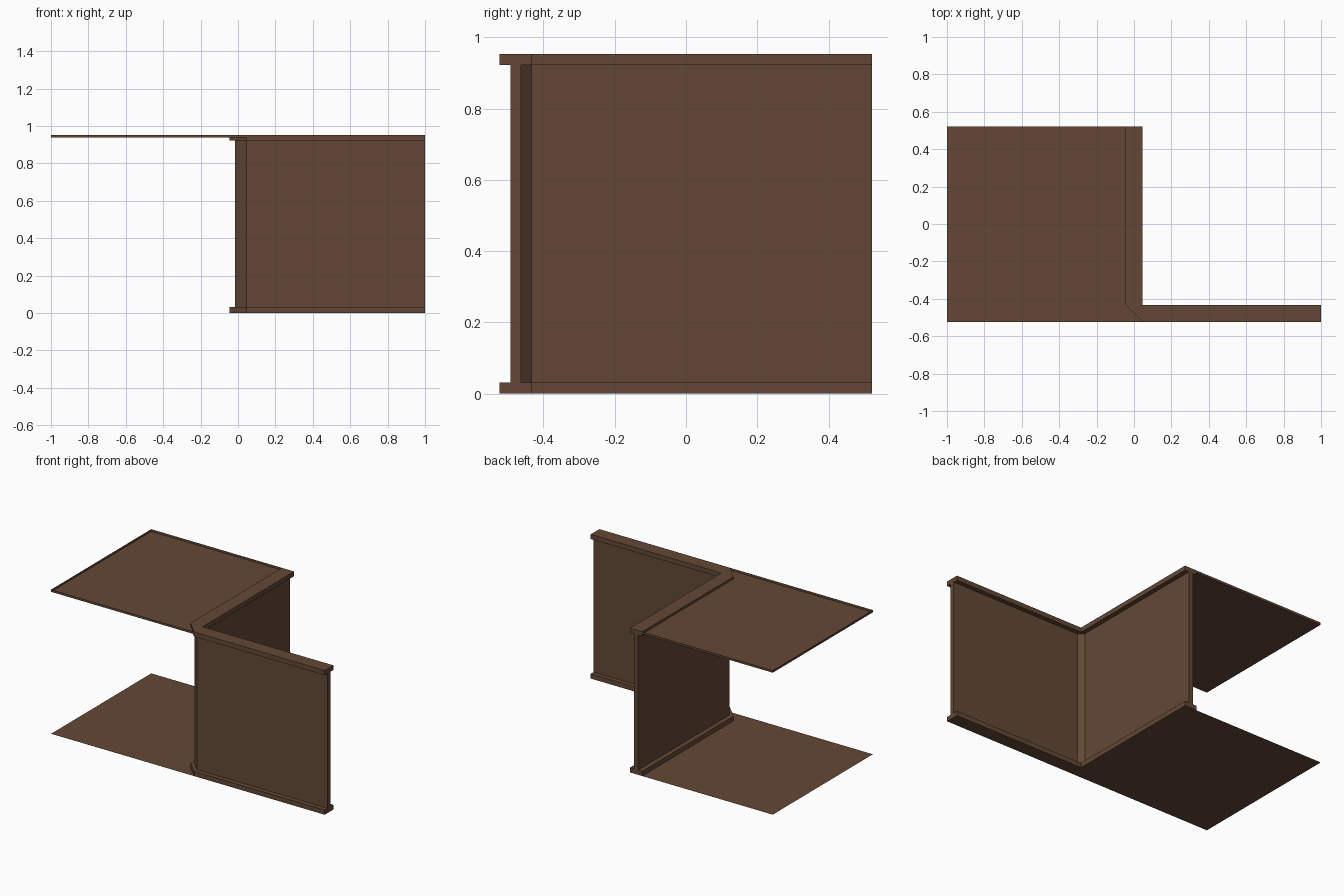
import bpy, bmesh

if "Cube" in bpy.data.objects:
    bpy.data.objects.remove(bpy.data.objects["Cube"])

brown = bpy.data.materials.new("dark brown metal")
brown.diffuse_color = (0.125, 0.064, 0.036, 1)
brown.use_nodes = True
brown.node_tree.nodes["Principled BSDF"].inputs["Base Color"].default_value = brown.diffuse_color

FRONT, BACK, TOP = -0.523, 0.522, 0.953   # overall limits
TRIM_H = 0.031                            # rail height
HALF = 0.045                              # half rail width
CORNER_Y = FRONT + 2 * HALF               # inner corner line of the rails


def finish(name, bm):
    bmesh.ops.recalc_face_normals(bm, faces=bm.faces[:])
    mesh = bpy.data.meshes.new(name)
    bm.to_mesh(mesh)
    bm.free()
    mesh.materials.append(brown)
    obj = bpy.data.objects.new(name, mesh)
    bpy.context.collection.objects.link(obj)
    return obj


def prism(name, outline, z0, z1):
    """Extrude a plan outline from z0 up to z1."""
    bm = bmesh.new()
    face = bm.faces.new([bm.verts.new((x, y, z0)) for x, y in outline])
    new = bmesh.ops.extrude_face_region(bm, geom=[face], use_keep_orig=True)["geom"]
    bmesh.ops.translate(bm, vec=(0, 0, z1 - z0),
                        verts=[v for v in new if isinstance(v, bmesh.types.BMVert)])
    return finish(name, bm)


# L-shaped rails with a cut outer corner, at the bottom and top
rail = [(-HALF, BACK), (-HALF, CORNER_Y), (HALF, FRONT), (1, FRONT),
        (1, CORNER_Y), (HALF, CORNER_Y), (HALF, BACK)]
prism("bottom_rail", rail, 0, TRIM_H)
prism("top_rail", rail, TOP - TRIM_H, TOP)

# thin L-shaped wall with a diagonal corner
t = 0.015
mid = FRONT + HALF
wall = [(-t, BACK), (-t, CORNER_Y), (HALF, mid - t), (1, mid - t),
        (1, mid + t), (HALF, mid + t), (t, CORNER_Y), (t, BACK)]
prism("wall", wall, TRIM_H, TOP - TRIM_H)

# flat slabs beside the wall: floor sheet, and ceiling sheet with a raised rim
slab = [(HALF, FRONT), (-HALF, CORNER_Y), (-HALF, BACK), (-1, BACK), (-1, FRONT)]


def sheet(name, z, rim):
    bm = bmesh.new()
    vs = [bm.verts.new((x, y, z)) for x, y in slab]
    bm.faces.new(vs)
    if rim:
        outer = vs[2:] + vs[:1]          # back, left and front edges
        up = [bm.verts.new((v.co.x, v.co.y, z + rim)) for v in outer]
        for i in range(3):
            bm.faces.new((outer[i], outer[i + 1], up[i + 1], up[i]))
    return finish(name, bm)


sheet("floor_sheet", 0, 0)
sheet("ceiling_sheet", 0.938, TOP - 0.938)
